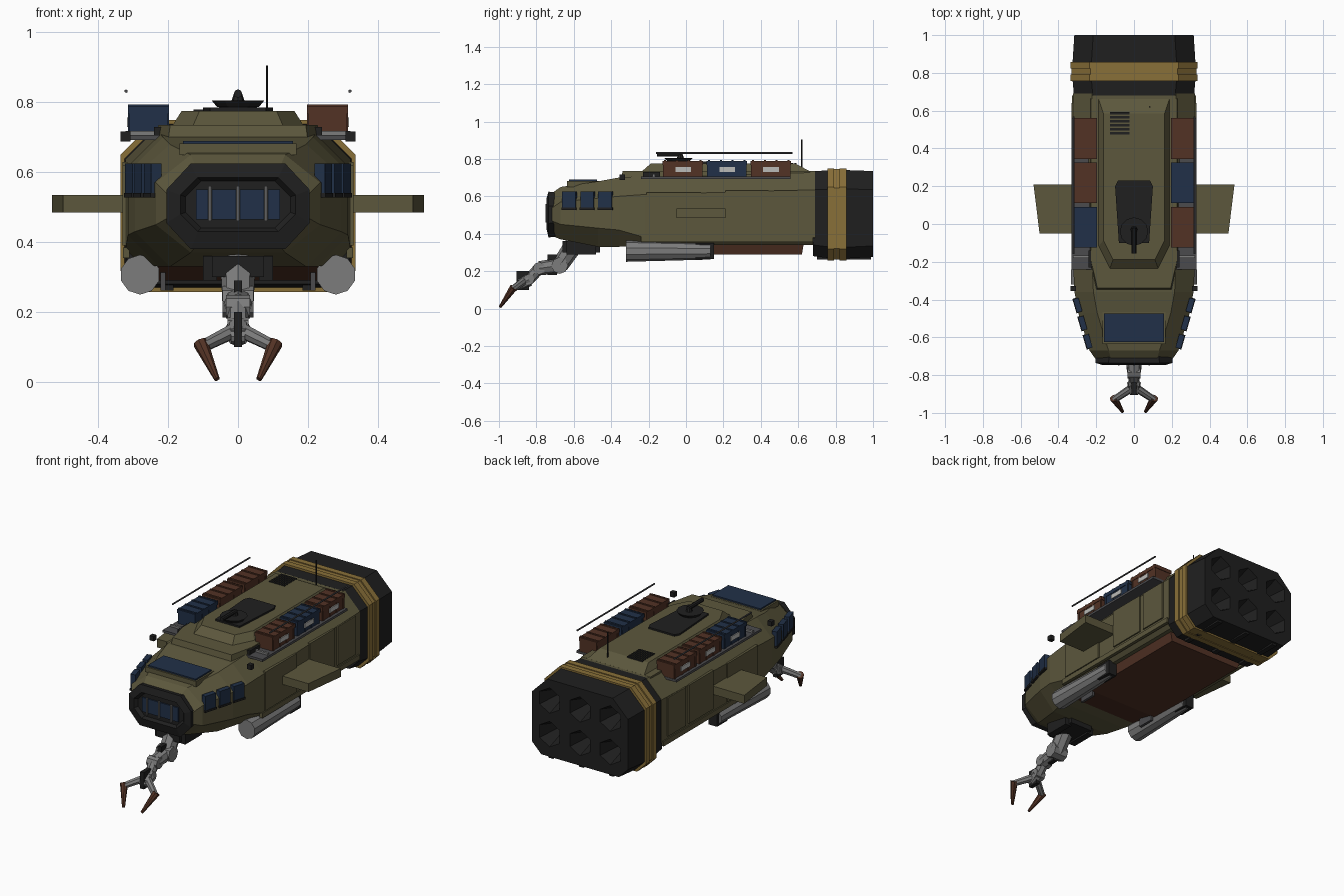
import bpy, bmesh, math
from mathutils import Vector, Matrix

if "Cube" in bpy.data.objects:
    bpy.data.objects.remove(bpy.data.objects["Cube"])


def material(name, r, g, b):
    m = bpy.data.materials.new(name)
    m.use_nodes = True
    m.diffuse_color = (r, g, b, 1)
    m.node_tree.nodes["Principled BSDF"].inputs["Base Color"].default_value = (r, g, b, 1)
    return m


OLIVE = material("olive paint", .107, .096, .046)
BLACK = material("black metal", .014, .014, .014)
GOLD = material("gold paint", .25, .16, .04)
BLUE = material("dark blue", .015, .03, .065)
RUST = material("rust brown", .085, .032, .018)
GRAY = material("light gray metal", .2, .2, .2)
STEEL = material("dark steel", .07, .07, .075)
LABEL = material("pale label", .5, .5, .48)


def finish(name, bm, mat):
    bmesh.ops.recalc_face_normals(bm, faces=bm.faces)
    me = bpy.data.meshes.new(name)
    bm.to_mesh(me)
    bm.free()
    me.materials.append(mat)
    ob = bpy.data.objects.new(name, me)
    bpy.context.scene.collection.objects.link(ob)
    return ob


def loft(name, rings, mat):
    """Skin matching rings of points and cap both ends."""
    bm = bmesh.new()
    vs = [[bm.verts.new(p) for p in ring] for ring in rings]
    n = len(vs[0])
    for a, b in zip(vs, vs[1:]):
        for i in range(n):
            j = (i + 1) % n
            bm.faces.new((a[i], a[j], b[j], b[i]))
    bm.faces.new(vs[0])
    bm.faces.new(vs[-1])
    return finish(name, bm, mat)


def octagon(y, w, z0, z1, cx, cz, bx=None, bz=None):
    """Chamfered section across y; bx and bz are the lower chamfer."""
    bx = cx if bx is None else bx
    bz = cz if bz is None else bz
    half = [(w - bx, z0), (w, z0 + bz), (w, z1 - cz), (w - cx, z1)]
    return [(x, y, z) for x, z in half] + [(-x, y, z) for x, z in reversed(half)]


def slab(name, outline, z0, z1, mat, shrink=1.0):
    """Plan outline raised from z0 to z1, with an optional smaller top."""
    cx = sum(p[0] for p in outline) / len(outline)
    cy = sum(p[1] for p in outline) / len(outline)
    top = [(cx + (x - cx) * shrink, cy + (y - cy) * shrink, z1) for x, y in outline]
    return loft(name, [[(x, y, z0) for x, y in outline], top], mat)


def box(name, x, y, z, mat, turn=0):
    """Box from (min, max) ranges, turned about its own vertical axis."""
    size = [r[1] - r[0] for r in (x, y, z)]
    mid = [(r[0] + r[1]) / 2 for r in (x, y, z)]
    bm = bmesh.new()
    bmesh.ops.create_cube(bm, size=1, matrix=Matrix.Translation(mid)
                          @ Matrix.Rotation(turn, 4, 'Z') @ Matrix.Diagonal((*size, 1)))
    return finish(name, bm, mat)


def side_box(name, s, x, y, z, mat, turn=0):
    return box(name, sorted((s * x[0], s * x[1])), y, z, mat, s * turn)


def rod(name, a, b, r1, mat, r2=None, sides=8):
    a, b = Vector(a), Vector(b)
    bm = bmesh.new()
    mat4 = Matrix.Translation((a + b) / 2) @ (b - a).to_track_quat('Z', 'Y').to_matrix().to_4x4()
    bmesh.ops.create_cone(bm, cap_ends=True, segments=sides, radius1=r1,
                          radius2=r1 if r2 is None else r2, depth=(b - a).length, matrix=mat4)
    return finish(name, bm, mat)


# Hull with faceted nose
loft("hull", [
    octagon(-.72, .2, .39, .615, .08, .08),
    octagon(-.67, .235, .37, .65, .1, .08),
    octagon(-.47, .295, .33, .68, .1, .09, .1, .1),
    octagon(-.36, .315, .33, .7, .1, .1, .09, .09),
    octagon(-.22, .322, .34, .71, .1, .1, .04, .04),
    octagon(.69, .322, .34, .735, .1, .1, .04, .04)], OLIVE)

# Nose frame with recessed window and bars
loft("nose_frame", [
    octagon(-.69, .2, .385, .62, .07, .075),
    octagon(-.735, .205, .38, .625, .07, .075),
    octagon(-.747, .165, .43, .585, .05, .05),
    octagon(-.728, .15, .44, .575, .045, .045)], BLACK)
box("nose_window", (-.12, .12), (-.735, -.727), (.465, .55), BLUE)
for x in (-.08, 0, .08):
    rod("nose_window_bar", (x, -.744, .46), (x, -.744, .56), .006, GRAY)
box("roof_window", (-.158, .158), (-.625, -.475), (.66, .69), BLUE)
box("roof_window_frame", (-.168, .168), (-.635, -.465), (.65, .682), OLIVE)

# Upper deck, hatch plate, turret, vent and aerial
slab("deck_base", [(-.2, -.35), (.2, -.35), (.235, -.2), (.235, .68), (-.235, .68), (-.235, -.2)],
     .69, .735, OLIVE, .97)
slab("raised_deck", [(-.13, -.24), (.13, -.24), (.19, -.12), (.19, .67), (-.19, .67), (-.19, -.12)],
     .73, .775, OLIVE, .85)
slab("hatch_plate", [(-.08, -.1), (.08, -.1), (.1, .2), (.085, .23), (-.085, .23), (-.1, .2)],
     .77, .785, BLACK)
rod("turret_base", (0, -.04, .775), (0, -.04, .79), .055, STEEL, sides=12)
rod("turret_dish", (0, -.04, .787), (0, -.04, .805), .06, BLACK, .075, sides=12)
rod("turret_barrel", (0, -.02, .825), (0, -.155, .825), .012, BLACK)
rod("turret_post", (0, -.03, .8), (0, -.03, .825), .02, BLACK, .012)
for i in range(6):
    y = .475 + i * .021
    box("deck_vent_slat", (-.128, -.025), (y, y + .012), (.77, .779), BLACK)
rod("aerial", (.083, .62, .74), (.083, .62, .905), .004, BLACK, sides=6)

# Rear engine block with hollow thrusters
engine = loft("engine_block", [
    octagon(.68, .318, .28, .735, .1, .1, .06, .06),
    octagon(.76, .325, .27, .738, .1, .1, .06, .06),
    octagon(.86, .325, .268, .74, .1, .1, .06, .06),
    octagon(1, .316, .275, .735, .1, .1, .06, .06)], BLACK)
for x in (-.2, 0, .2):
    for z in (.41, .61):
        cutter = rod("thruster_cutter", (x, .87, z), (x, 1.01, z), .03, BLACK, .08, sides=6)
        cutter.hide_render = True
        cutter.hide_set(True)
        cut = engine.modifiers.new("thruster", 'BOOLEAN')
        cut.operation = 'DIFFERENCE'
        cut.object = cutter
    box("engine_skid", (x - .015, x + .015), (.7, .99), (.262, .29), BLACK)
loft("ring_core", [octagon(y, .33, .262, .745, .1, .1, .06, .06) for y in (.77, .85)], GOLD)
for y in (.757, .822):
    loft("gold_ring", [octagon(y + d, .336, .258, .75, .1, .1, .06, .06) for d in (0, .035)], GOLD)

# Belly keel
loft("belly_keel", [
    [(-.26, y0, .35), (.26, y0, .35), (.24, y1, z), (-.24, y1, z)]
    for y0, y1, z in ((-.3, -.29, .335), (-.12, -.1, .29), (.63, .62, .29))], RUST)

# Parts found on both sides
cargo = {1: (RUST, BLUE, RUST), -1: (BLUE, RUST, RUST)}
for s in (-1, 1):
    # Cargo rack, boxes with ribs and labels, and the long pole above
    side_box("cargo_rack", s, (.195, .33), (-.24, .56), (.692, .706), STEEL)
    side_box("rack_crossbar", s, (.185, .322), (-.18, -.167), (.705, .718), GRAY)
    side_box("rack_stop", s, (.205, .24), (-.23, -.14), (.7, .73), BLACK)
    for i, mat in enumerate(cargo[s]):
        y = -.122 + i * .235
        side_box("cargo_box", s, (.2, .312), (y, y + .21), (.704, .783), mat)
        side_box("cargo_lid", s, (.197, .315), (y - .003, y + .213), (.768, .79), mat)
        for k in range(4):
            yr = y + .005 + k * .063
            side_box("cargo_rib", s, (.198, .315), (yr, yr + .011), (.704, .794), mat)
        side_box("cargo_label", s, (.31, .318), (y + .065, y + .15), (.73, .757), LABEL)
    rod("roof_pole", (s * .32, -.16, .832), (s * .32, .57, .832), .005, STEEL, sides=6)
    side_box("marker_lamp", s, (.308, .336), (-.355, -.327), (.688, .716), BLACK)

    # Stub wing and raised side panels
    slab("stub_wing", [(s * .31, -.05), (s * .5, -.05), (s * .532, .21), (s * .31, .21)],
         .485, .535, OLIVE)
    for y0, y1, z0, z1 in ((-.21, .08, .39, .62), (.21, .44, .4, .63), (.47, .64, .4, .63)):
        side_box("side_panel", s, (.31, .33), (y0, y1), (z0, z1), OLIVE)
    side_box("side_sill", s, (.31, .329), (-.24, .68), (.355, .385), OLIVE)

    # Cockpit side windows following the nose taper
    for y, x in ((-.622, .247), (-.525, .275), (-.43, .301)):
        side_box("side_window", s, (x - .018, x + .012), (y - .037, y + .037), (.54, .625),
                 BLUE, -.28)
        side_box("side_window_sill", s, (x - .02, x + .015), (y - .04, y + .04), (.528, .54),
                 BLACK, -.28)

    # Underslung tanks
    rod("tank", (s * .28, -.32, .307), (s * .28, .13, .307), .057, GRAY, .045, sides=10)
    side_box("tank_pylon", s, (.255, .31), (.05, .15), (.265, .35), BLACK)
    side_box("tank_bracket", s, (.207, .222), (-.2, -.1), (.262, .35), STEEL)

    # Gripper finger
    elbow = (s * .105, -.93, .1)
    rod("gripper_link", (s * .015, -.87, .145), elbow, .022, GRAY, .018)
    rod("gripper_tip", (s * .107, -.922, .112), (s * .06, -.994, .008), .022, RUST, .008)

    # Arm side plates
    side_box("arm_mount_cheek", s, (.06, .1), (-.64, -.48), (.29, .36), BLACK)

# Manipulator arm
box("arm_mount", (-.075, .075), (-.66, -.46), (.3, .36), BLACK)
path = [(0, -.6, .34), (0, -.675, .23), (0, -.785, .215), (0, -.84, .155), (0, -.885, .13)]
for a, b, r in zip(path, path[1:], (.05, .042, .032, .036)):
    rod("arm_segment", a, b, r, GRAY, r * .9)
for (x, y, z), r in zip(path[1:], (.045, .034, .03, .02)):
    rod("arm_joint", (-r, y, z), (r, y, z), r, GRAY)
box("arm_piston", (-.012, .012), (-.74, -.69), (.18, .29), BLACK)
box("wrist_plate", (-.012, .012), (-.905, -.84), (.1, .2), BLACK)
